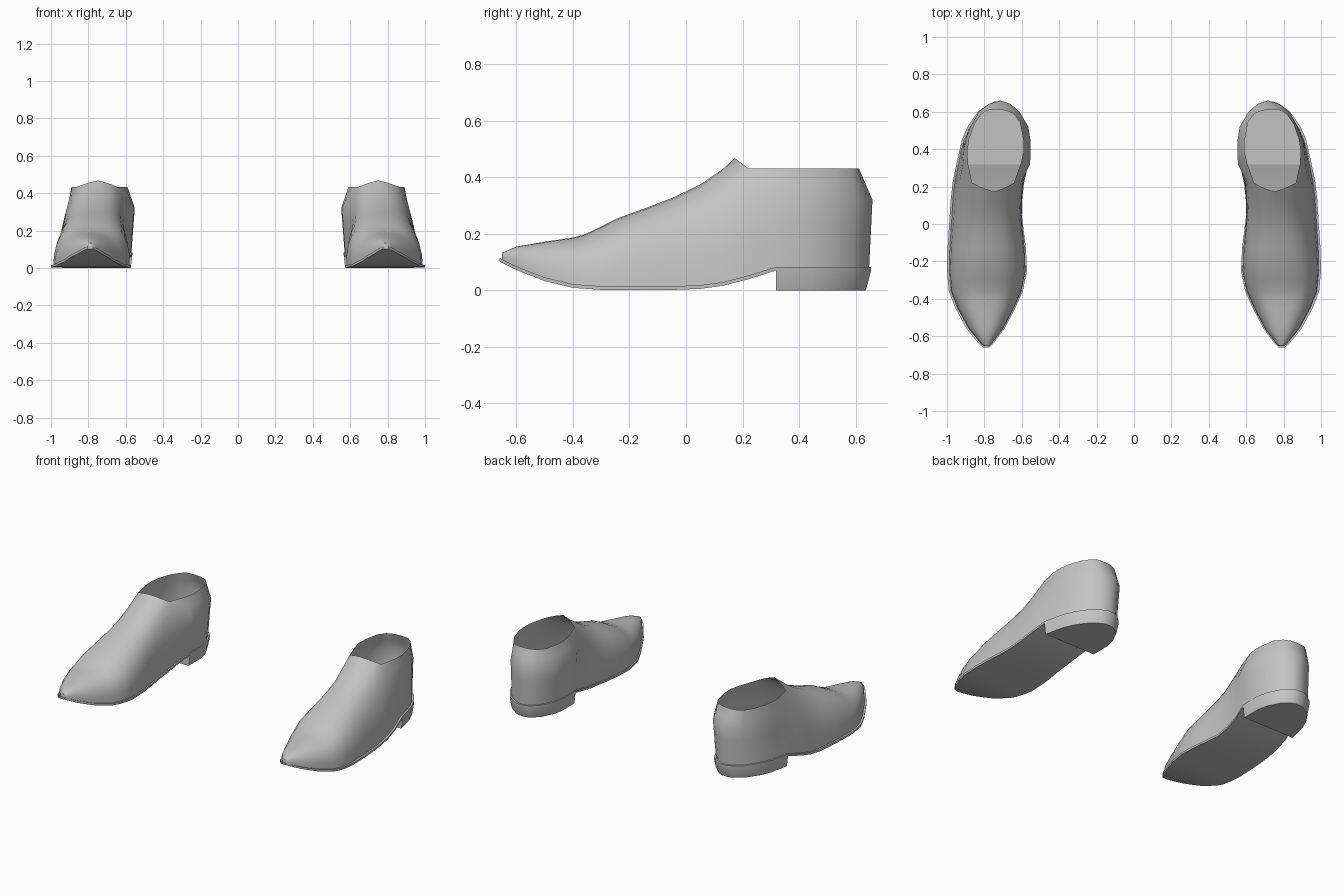
import bpy, bmesh, math

if "Cube" in bpy.data.objects:
    bpy.data.objects.remove(bpy.data.objects["Cube"])

grey = bpy.data.materials.new("shoe_grey")
grey.diffuse_color = (0.55, 0.55, 0.55, 1)
grey.use_nodes = True
grey.node_tree.nodes["Principled BSDF"].inputs["Base Color"].default_value = grey.diffuse_color

# Sole outline: y, inner x, outer x
OUTLINE = [(-.66, .775, .805), (-.64, .753, .83), (-.56, .693, .895), (-.45, .635, .955),
           (-.36, .595, .99), (-.25, .572, 1.0), (-.13, .578, .997), (.05, .60, .985),
           (.13, .598, .98), (.22, .588, .97), (.318, .565, .95), (.45, .565, .92),
           (.52, .58, .89), (.60, .62, .835), (.64, .665, .78), (.655, .695, .745)]
# Sole underside and instep ridge: y, z
UNDER = [(-.66, .102), (-.6, .072), (-.5, .033), (-.4, .009), (-.3, .002), (0, .002),
         (.1, .009), (.2, .033), (.318, .070)]
RIDGE = [(-.66, .13), (-.64, .138), (-.6, .155), (-.5, .172), (-.4, .187), (-.35, .2),
         (-.25, .252), (-.1, .307), (0, .347), (.1, .402), (.17, .465), (.22, .48)]


def interp(table, y, col=1):
    if y <= table[0][0]:
        return table[0][col]
    for a, b in zip(table, table[1:]):
        if y <= b[0]:
            return a[col] + (b[col] - a[col]) * (y - a[0]) / (b[0] - a[0])
    return table[-1][col]


def make(name, build, angle):
    """Build the +x part and mirror it for the other shoe."""
    bm = bmesh.new()
    build(bm)
    bmesh.ops.remove_doubles(bm, verts=bm.verts, dist=1e-5)
    bmesh.ops.recalc_face_normals(bm, faces=bm.faces)
    me = bpy.data.meshes.new(name)
    bm.to_mesh(me)
    bm.free()
    me.materials.append(grey)
    ob = bpy.data.objects.new(name, me)
    bpy.context.collection.objects.link(ob)
    ob.modifiers.new("pair", 'MIRROR').use_mirror_merge = False
    bpy.ops.object.select_all(action='DESELECT')
    ob.select_set(True)
    bpy.context.view_layer.objects.active = ob
    bpy.ops.object.shade_smooth_by_angle(angle=math.radians(angle))


def loft(bm, rows, closed=False):
    vs = [[bm.verts.new(p) for p in r] for r in rows]
    n = len(rows[0])
    for a, b in zip(vs, vs[1:]):
        for i in range(n if closed else n - 1):
            k = (i + 1) % n
            bm.faces.new((a[i], a[k], b[k], b[i]))
    return vs


SOLE_Y = sorted({-.66, -.64, -.6, -.56, -.5, -.45, -.4, -.36, -.3, -.25, -.13, -.04,
                 .05, .13, .22, .27, .318})


# Thin sole from toe to heel front
def sole(bm):
    rows = []
    for y in SOLE_Y:
        a, b, z = interp(OUTLINE, y), interp(OUTLINE, y, 2), interp(UNDER, y)
        rows.append([(a, y, z), (b, y, z), (b, y, z + .013), (a, y, z + .013)])
    vs = loft(bm, rows, True)
    bm.faces.new(vs[0])
    bm.faces.new(vs[-1])


# Heel block, slightly narrower at the floor
def heel(bm):
    back = [r for r in OUTLINE if r[0] >= .318]
    ring = [(r[2], r[0]) for r in back] + [(r[1], r[0]) for r in reversed(back)]
    rows = [[(.755 + (x - .755) * s, .318 + (y - .318) * t, z) for x, y in ring]
            for z, s, t in ((0, .95, .94), (.012, .965, .955), (.07, 1, 1), (.083, 1, 1))]
    vs = loft(bm, rows, True)
    bm.faces.new(vs[0])
    bm.faces.new(vs[-1])


K, J = 8, 5   # steps from sole edge to ridge, and from sole edge to collar


def arch(y):
    """Half-step arch over the foot at y, from the outer to the inner edge."""
    a, b = interp(OUTLINE, y) + .008, interp(OUTLINE, y, 2) - .012
    z0, z1 = interp(UNDER, y) + .012, interp(RIDGE, y)
    mid, half = (a + b) / 2, (b - a) / 2
    top = mid + (.75 - mid) * max(0, min(1, (y + .4) / .6))
    pts = []
    for i in range(2 * K + 1):
        t = math.pi / 2 * i / K
        c, s = math.cos(t), max(0, math.sin(t)) ** .82
        x = mid + (top - mid) * s + math.copysign(abs(c) ** .82, c) * half
        pts.append((x, y, z0 + (z1 - z0) * s))
    return pts


# Heel wall paths, outer side round to inner side: base, bulge and collar
BASE = [(.938, .318), (.925, .39), (.908, .45), (.88, .515), (.825, .595), (.77, .633),
        (.72, .648), (.67, .632), (.628, .592), (.588, .515), (.572, .45), (.57, .39), (.573, .318)]
BULGE = [(.915, .318), (.91, .39), (.9, .45), (.875, .52), (.83, .60), (.775, .642),
         (.715, .66), (.66, .642), (.612, .60), (.565, .52), (.554, .45), (.552, .39), (.556, .318)]
COLLAR = [(.888, .325), (.89, .39), (.882, .45), (.855, .53), (.82, .583), (.79, .607),
          (.735, .612), (.685, .607), (.645, .59), (.61, .545), (.592, .45), (.59, .39), (.605, .325)]


# Upper: arched vamp, then the open wall round the heel
def upper(bm):
    ys = [-.652] + [y for y in SOLE_Y if -.65 < y < .2]
    rows = [arch(y) for y in ys]
    last = arch(.22)
    for i in range(2 * K + 1):
        k = min(i, 2 * K - i)
        x, y, z = last[i]
        if k >= J:   # collar front rises to a forward point
            f = (k - J) / (K - J)
            last[i] = (x, .22 - .047 * f, .432 + .036 * f)
    rows.append(last)
    vs = loft(bm, rows)
    bm.faces.new(vs[0])
    wall = []
    for j in range(J + 1):
        p, q, f = (BASE, BULGE, j / 3) if j <= 3 else (BULGE, COLLAR, (j - 3) / 2)
        z = .08 + .08 * j if j <= 3 else .32 + .056 * (j - 3)
        mids = [(a[0] + (b[0] - a[0]) * f, a[1] + (b[1] - a[1]) * f, z) for a, b in zip(p, q)]
        wall.append([last[j]] + mids + [last[2 * K - j]])
    loft(bm, wall)


make("sole", sole, 35)
make("heel", heel, 35)
make("upper", upper, 60)
